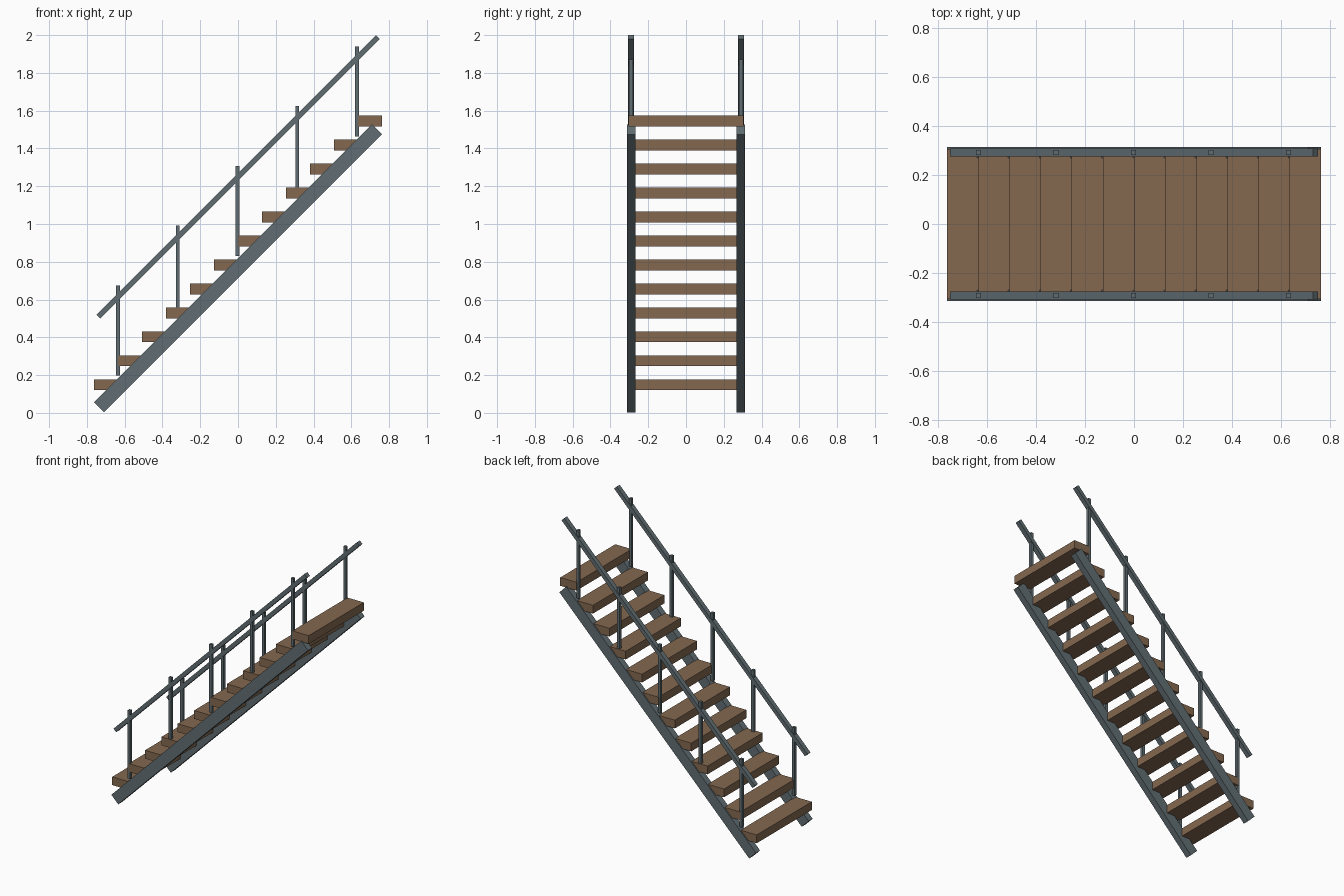
import bpy
from math import pi, sqrt

if "Cube" in bpy.data.objects:
    bpy.data.objects.remove(bpy.data.objects["Cube"])


def material(name, color):
    m = bpy.data.materials.new(name)
    m.diffuse_color = color
    m.use_nodes = True
    m.node_tree.nodes["Principled BSDF"].inputs["Base Color"].default_value = m.diffuse_color
    return m


wood = material("wood", (0.23, 0.14, 0.08, 1))
steel = material("steel", (0.12, 0.155, 0.17, 1))


def box(name, centre, size, mat, pitch=0.0):
    bpy.ops.mesh.primitive_cube_add(size=1, location=centre, rotation=(0, pitch, 0))
    ob = bpy.context.object
    ob.name = name
    ob.scale = size
    ob.data.materials.append(mat)
    return ob


# Twelve open treads, each rising by its own depth
step = 0.127
for i in range(12):
    box(f"tread_{i + 1}", (-0.6985 + i * step, 0, 0.149 + i * step),
        (step, 0.61, 0.058), wood)

for side, s in (("front", -1), ("back", 1)):
    # Sloping stringer under the tread ends
    box(f"{side}_stringer", (0, s * 0.291, 0.765),
        (1.472 * sqrt(2), 0.045, 0.075), steel, -pi / 4)
    # Sloping handrail
    box(f"{side}_handrail", (0, s * 0.291, 1.25),
        (1.48 * sqrt(2), 0.033, 0.028), steel, -pi / 4)
    # Upright posts through the handrail
    for i in range(5):
        x = -0.635 + i * 0.3163
        box(f"{side}_post_{i + 1}", (x, s * 0.291, x + 1.071),
            (0.02, 0.02, 0.478), steel)
